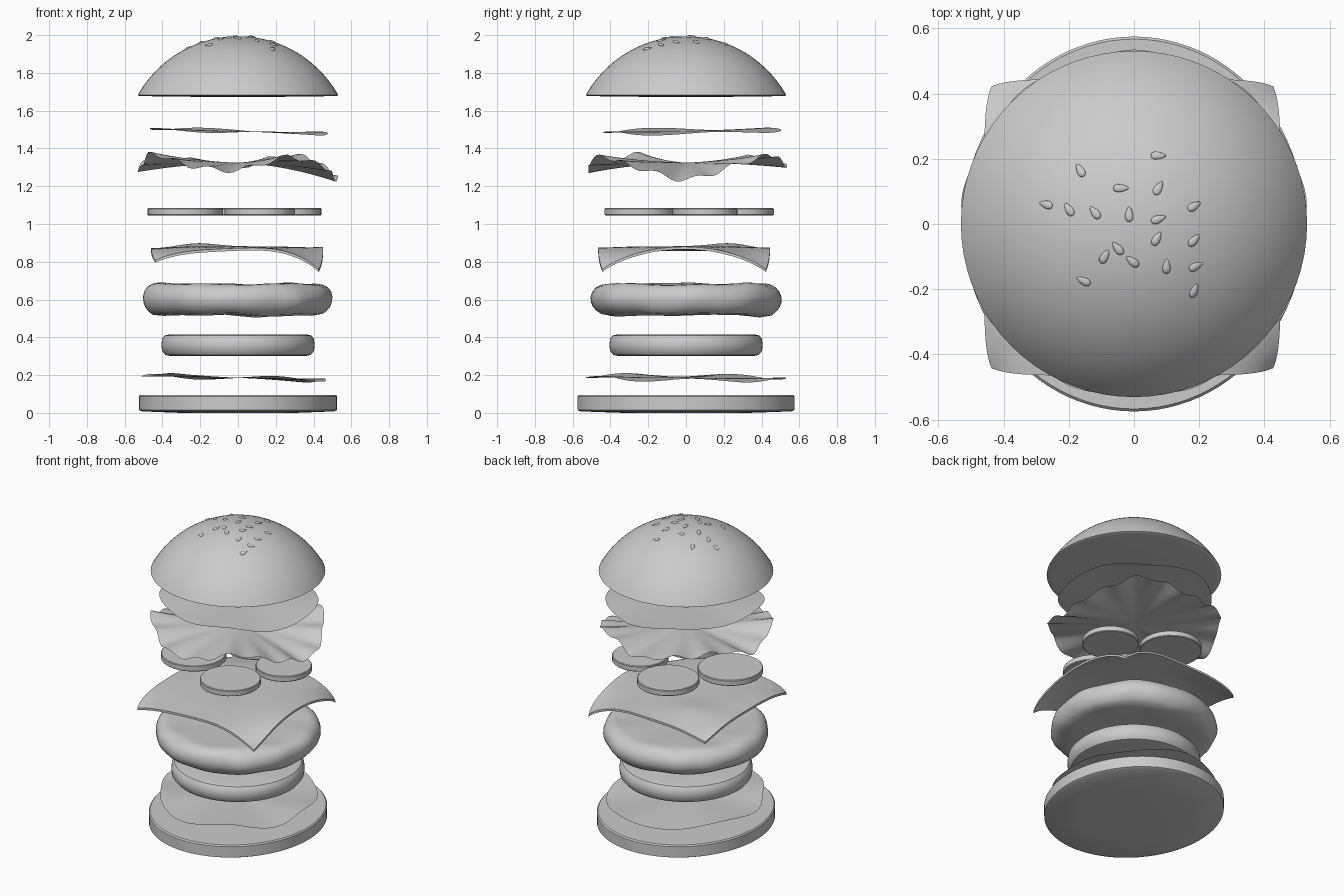
import bpy, bmesh, math
from mathutils import Vector, Matrix, noise

if "Cube" in bpy.data.objects:
    bpy.data.objects.remove(bpy.data.objects["Cube"])


def finish(name, bm, angle=35):
    bmesh.ops.recalc_face_normals(bm, faces=bm.faces)
    me = bpy.data.meshes.new(name)
    bm.to_mesh(me)
    bm.free()
    ob = bpy.data.objects.new(name, me)
    bpy.context.collection.objects.link(ob)
    me.shade_smooth()
    me.set_sharp_from_angle(angle=math.radians(angle))
    return ob


def lathe(bm, profile, seg=64, centre=(0, 0), stretch=(1, 1)):
    """Revolve (radius, z) points, first and last lying on the axis."""
    cx, cy = centre
    rings = []
    for r, z in profile:
        if r == 0:
            rings.append([bm.verts.new((cx, cy, z))] * seg)
        else:
            rings.append([bm.verts.new((cx + r * stretch[0] * math.cos(math.tau * i / seg),
                                        cy + r * stretch[1] * math.sin(math.tau * i / seg), z))
                          for i in range(seg)])
    for a, b in zip(rings, rings[1:]):
        for i in range(seg):
            j = (i + 1) % seg
            bm.faces.new(list(dict.fromkeys((a[i], a[j], b[j], b[i]))))


def around(values, t):
    """Smooth periodic interpolation of values spaced evenly round a circle."""
    n = len(values)
    f = t / math.tau * n
    i = math.floor(f)
    f -= i
    a, b, c, d = (values[(i + k) % n] for k in (-1, 0, 1, 2))
    return b + 0.5 * f * (c - a + f * (2 * a - 5 * b + 4 * c - d + f * (3 * (b - c) + d - a)))


def sheet(name, radius, height, thickness, seg=120, rings=14):
    """Thin round leaf: radius(angle) and height(angle, fraction, x, y)."""
    bm = bmesh.new()
    mid = bm.verts.new((0, 0, height(0, 0, 0, 0)))
    last = [mid] * seg
    for k in range(1, rings + 1):
        ring = []
        for i in range(seg):
            t = math.tau * i / seg
            r = radius(t) * k / rings
            x, y = r * math.cos(t), r * math.sin(t)
            ring.append(bm.verts.new((x, y, height(t, k / rings, x, y))))
        for i in range(seg):
            j = (i + 1) % seg
            bm.faces.new(list(dict.fromkeys((last[i], ring[i], ring[j], last[j]))))
        last = ring
    bmesh.ops.solidify(bm, geom=bm.faces[:], thickness=thickness)
    return finish(name, bm)


# Bottom bun, slightly longer front to back
bm = bmesh.new()
lathe(bm, [(0, 0), (.3, 0), (.51, .008), (.525, .016), (.525, .088), (.518, .096), (0, .096)],
      96, stretch=(1, .575 / .525))
finish("bottom_bun", bm)

# Lower sauce layer
low_r = [.46, .48, .50, .53, .51, .50, .51, .47, .50, .53, .47, .50]
sheet("lower_sauce", lambda t: around(low_r, t),
      lambda t, f, x, y: .186 - .03 * x - .012 * y + .010 * f * f * math.sin(5 * t + 1), .01)

# Thick tomato slice
bm = bmesh.new()
lathe(bm, [(0, .30), (.355, .30), (.385, .307), (.402, .328), (.406, .36),
           (.402, .392), (.388, .41), (.36, .416), (0, .416)], 64)
finish("tomato_slice", bm)

# Lumpy patty
bm = bmesh.new()
prof = [(0, .525), (.15, .525), (.3, .522), (.4, .517), (.455, .525)]
prof += [(.42 + .085 * math.cos(a), .603 + .083 * math.sin(a))
         for a in (math.radians(d) for d in range(-50, 91, 20))]
prof += [(.38, .684), (.28, .678), (.15, .673), (0, .67)]
lathe(bm, prof, 72)
for v in bm.verts:
    p = v.co.copy()
    n = noise.noise(p * 6)
    rim = min(1, p.xy.length / .4)
    v.co.x *= 1 + .025 * n
    v.co.y *= 1 + .025 * n
    v.co.z += .013 * noise.noise(p * 5 + Vector((3, 1, 7))) * rim
finish("patty", bm, 60)

# Square cheese slice with drooping corners
bm = bmesh.new()
bmesh.ops.create_grid(bm, x_segments=32, y_segments=32, size=1)
for v in bm.verts:
    u, w = v.co.x, v.co.y
    corner = (u * w) ** 2
    s = .455 * (1 - .05 * corner ** 3)
    x, y = s * u, s * w
    droop = .105 * corner * (1 + .2 * u)
    lump = .022 * math.exp(-((x + .22) ** 2 + (y - .25) ** 2) / .02)
    edge = max(abs(u), abs(w)) ** 3
    z = .882 - droop + lump + .012 * edge * math.sin(9 * x + 2) * math.cos(8 * y)
    v.co = (x - .005, y - .01, z)
bmesh.ops.solidify(bm, geom=bm.faces[:], thickness=.014)
finish("cheese_slice", bm)

# Four pickle slices
for k, (x, y, r) in enumerate([(-.28, -.07, .2), (.115, -.245, .186),
                               (.27, .1, .172), (-.06, .275, .19)]):
    bm = bmesh.new()
    lathe(bm, [(0, 1.046), (r - .004, 1.046), (r, 1.05), (r, 1.08), (r - .004, 1.084), (0, 1.084)],
          24, (x, y))
    finish(f"pickle_slice_{k + 1}", bm)

# Ruffled lettuce leaf
rim_z = [1.235, 1.31, 1.365, 1.305, 1.34, 1.35, 1.285, 1.37, 1.31, 1.285, 1.355, 1.30]
sheet("lettuce", lambda t: .525 + .01 * math.sin(9 * t),
      lambda t, f, x, y: 1.325 + (around(rim_z, t) - 1.325) * f ** 1.5
      + .014 * f ** 3 * math.sin(16 * t), .01)

# Upper sauce layer
top_r = [.475, .49, .48, .505, .48, .47, .465, .48, .44, .44, .42, .47]
sheet("upper_sauce", lambda t: around(top_r, t),
      lambda t, f, x, y: 1.491 - .028 * x + .012 * y + .008 * f * f * math.sin(4 * t), .01)

# Domed top bun: spherical cap over a thin base
R, CZ = .608, 1.386
bm = bmesh.new()
a0 = math.asin(.531 / R)
dome = [(R * math.sin(a0 * (1 - i / 20)), CZ + R * math.cos(a0 * (1 - i / 20))) for i in range(20)]
lathe(bm, [(0, 1.672), (.3, 1.674), (.5, 1.677), (.525, 1.679)] + dome + [(0, CZ + R)], 72)
finish("top_bun", bm)

# Sesame seeds: x, y, direction in degrees
seeds = [(-.165, .165, 120), (.075, .21, 0), (.075, .11, 60), (-.04, .11, 0), (-.27, .06, 165),
         (-.2, .045, 125), (-.12, .035, 130), (-.015, .03, 90), (.075, .015, 20), (.185, .055, 30),
         (.07, -.045, 60), (.185, -.05, 45), (-.05, -.075, 130), (-.09, -.1, 60),
         (-.005, -.115, 140), (.1, -.13, 90), (.19, -.13, 25), (-.155, -.175, 155),
         (.185, -.205, 70)]
bm = bmesh.new()
for x, y, deg in seeds:
    n = Vector((x, y, math.sqrt(R * R - x * x - y * y))).normalized()
    place = (Matrix.Translation(Vector((0, 0, CZ)) + n * R)
             @ n.to_track_quat('Z', 'Y').to_matrix().to_4x4()
             @ Matrix.Rotation(math.radians(deg) - n.to_track_quat('Z', 'Y').to_euler().z, 4, 'Z'))
    new = bmesh.ops.create_uvsphere(bm, u_segments=12, v_segments=8, radius=1)["verts"]
    for v in new:
        taper = 1 - .4 * v.co.x
        v.co = place @ Vector((v.co.x * .024, v.co.y * .012 * taper, v.co.z * .007 * taper))
finish("sesame_seeds", bm, 60)
